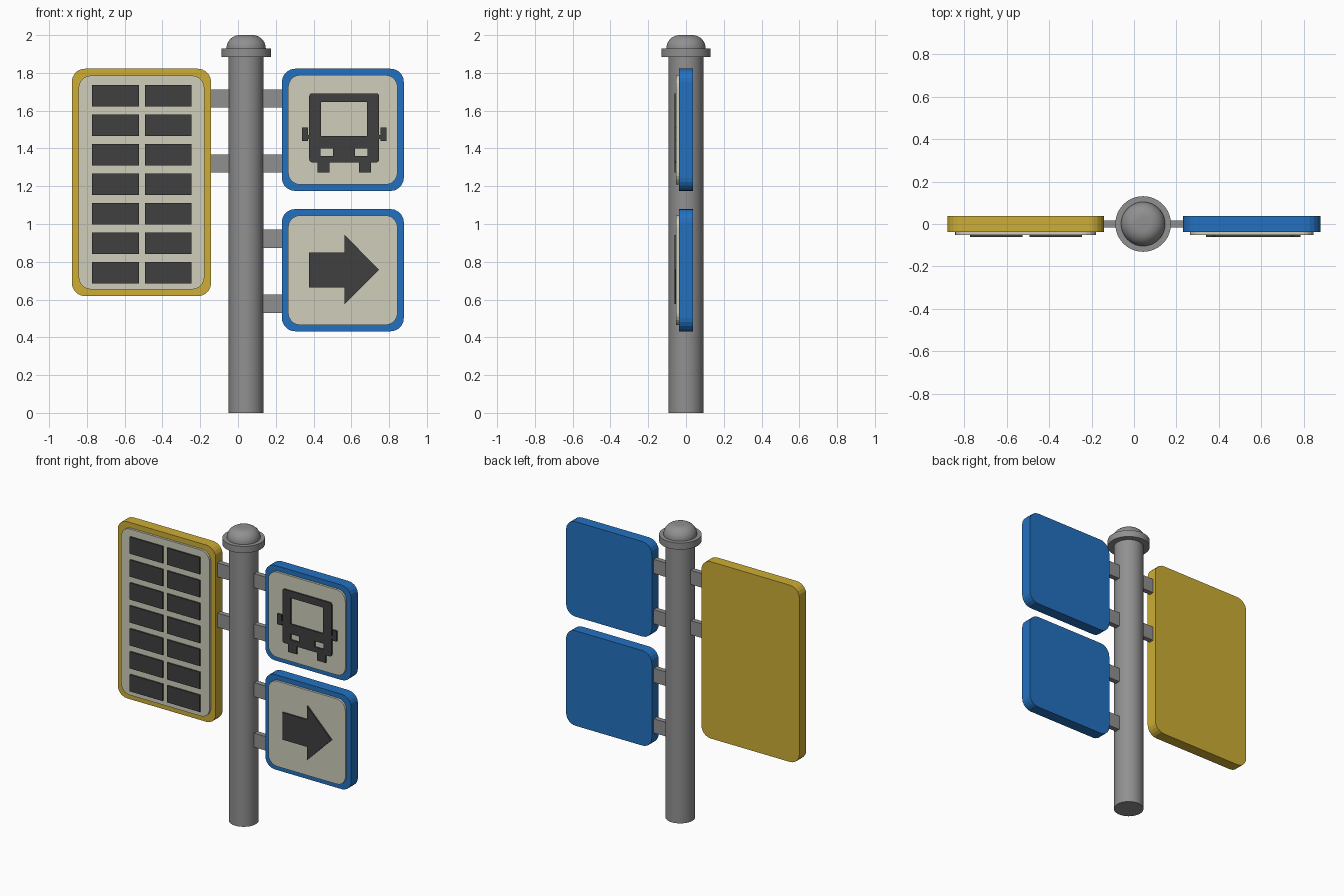
import bpy, bmesh, math

if "Cube" in bpy.data.objects:
    bpy.data.objects.remove(bpy.data.objects["Cube"])


def material(name, rgb):
    m = bpy.data.materials.new(name)
    m.diffuse_color = (*rgb, 1)
    m.use_nodes = True
    m.node_tree.nodes["Principled BSDF"].inputs["Base Color"].default_value = m.diffuse_color
    return m


GREY = material("grey metal", (0.28, 0.28, 0.28))
YELLOW = material("yellow", (0.61, 0.42, 0.035))
BLUE = material("blue", (0.016, 0.165, 0.53))
CREAM = material("cream", (0.62, 0.61, 0.50))
DARK = material("charcoal", (0.05, 0.05, 0.05))


def add(name, mesh, mat):
    mesh.name = name
    mesh.materials.clear()
    mesh.materials.append(mat)
    ob = bpy.data.objects.new(name, mesh)
    bpy.context.collection.objects.link(ob)
    return ob


def rect(x0, x1, z0, z1, r=0.0, n=5):
    """Outline of a rectangle, optionally with rounded corners."""
    if r == 0:
        return [(x0, z0), (x1, z0), (x1, z1), (x0, z1)]
    pts = []
    corners = [(x1 - r, z1 - r), (x0 + r, z1 - r), (x0 + r, z0 + r), (x1 - r, z0 + r)]
    for k, (cx, cz) in enumerate(corners):
        for i in range(n + 1):
            a = math.pi / 2 * (k + i / n)
            pts.append((cx + r * math.cos(a), cz + r * math.sin(a)))
    return pts


def plate(name, loops, front, back, mat):
    """Extrude outlines (inner ones are holes) in the xz plane from y=front to y=back."""
    cu = bpy.data.curves.new(name, 'CURVE')
    cu.dimensions = '2D'
    cu.fill_mode = 'BOTH'
    cu.extrude = (back - front) / 2
    for pts in loops:
        s = cu.splines.new('POLY')
        s.points.add(len(pts) - 1)
        for p, (x, z) in zip(s.points, pts):
            p.co = (x, z, 0, 1)
        s.use_cyclic_u = True
    tmp = bpy.data.objects.new("tmp", cu)
    bpy.context.collection.objects.link(tmp)
    dg = bpy.context.evaluated_depsgraph_get()
    me = bpy.data.meshes.new_from_object(tmp.evaluated_get(dg))
    bpy.data.objects.remove(tmp)
    bm = bmesh.new()
    bm.from_mesh(me)
    for v in bm.verts:
        x, z, d = v.co
        v.co = (x, (front + back) / 2 - d, z)
    bmesh.ops.remove_doubles(bm, verts=bm.verts, dist=1e-5)
    bmesh.ops.recalc_face_normals(bm, faces=bm.faces)
    for f in bm.faces:
        f.smooth = False
    bm.to_mesh(me)
    bm.free()
    return add(name, me, mat)


def lathe(name, profile, cx, mat, steps=48):
    """Spin a (radius, z) profile about the vertical axis at x=cx."""
    bm = bmesh.new()
    vs = [bm.verts.new((r, 0, z)) for r, z in profile]
    es = [bm.edges.new(p) for p in zip(vs, vs[1:])]
    bmesh.ops.spin(bm, geom=vs + es, cent=(0, 0, 0), axis=(0, 0, 1),
                   angle=2 * math.pi, steps=steps)
    bmesh.ops.remove_doubles(bm, verts=bm.verts, dist=1e-5)
    bmesh.ops.recalc_face_normals(bm, faces=bm.faces)
    me = bpy.data.meshes.new(name)
    bm.to_mesh(me)
    bm.free()
    ob = add(name, me, mat)
    ob.location.x = cx
    bpy.ops.object.select_all(action='DESELECT')
    ob.select_set(True)
    bpy.context.view_layer.objects.active = ob
    bpy.ops.object.shade_smooth_by_angle(angle=math.radians(35))
    return ob


# Pole, collar and rounded cap
PX = 0.043
lathe("pole", [(0, 0), (0.092, 0), (0.092, 1.9), (0, 1.9)], PX, GREY)
lathe("pole_collar", [(0, 1.883), (0.131, 1.883), (0.131, 1.928), (0, 1.928)], PX, GREY)
dome = [(0.034 + 0.07 * math.cos(a), 1.93 + 0.07 * math.sin(a))
        for a in (math.pi / 2 * i / 10 for i in range(11))]
lathe("pole_cap", [(0, 1.92), (0.104, 1.92)] + dome + [(0, 2.0)], PX, GREY)

# Brackets between pole and boards
for i, z in enumerate((1.664, 1.321, 0.922, 0.578)):
    plate(f"right_bracket_{i}", [rect(PX, 0.25, z - 0.048, z + 0.048)], -0.017, 0.017, GREY)
    if i < 2:
        plate(f"left_bracket_{i}", [rect(-0.16, PX, z - 0.048, z + 0.048)], -0.017, 0.017, GREY)

# Boards with cream faces
BACK, FACE, PANEL, MARK = 0.037, -0.037, -0.052, -0.062
for name, x0, x1, z0, z1, rim, mat in (
        ("timetable", -0.88, -0.142, 0.618, 1.822, 0.036, YELLOW),
        ("bus_sign", 0.232, 0.878, 1.175, 1.822, 0.033, BLUE),
        ("arrow_sign", 0.232, 0.878, 0.432, 1.079, 0.033, BLUE)):
    plate(name + "_board", [rect(x0, x1, z0, z1, 0.07)], FACE, BACK, mat)
    plate(name + "_panel", [rect(x0 + rim, x1 - rim, z0 + rim, z1 - rim, 0.065)],
          PANEL, FACE, CREAM)

# Timetable blocks
for row in range(7):
    z = 1.68 - row * 0.1563
    for col, x in enumerate((-0.649, -0.369)):
        plate(f"timetable_block_{row}_{col}",
              [rect(x - 0.124, x + 0.124, z - 0.057, z + 0.057)], MARK, PANEL, DARK)

# Bus pictogram: body with windscreen and headlight openings
BX = 0.562
plate("bus_body", [rect(BX - 0.185, BX + 0.185, 1.326, 1.692, 0.015, 3),
                   rect(BX - 0.122, BX + 0.122, 1.467, 1.645),
                   rect(BX - 0.124, BX - 0.058, 1.36, 1.40),
                   rect(BX + 0.058, BX + 0.124, 1.36, 1.40)], MARK, PANEL, DARK)
for side, s in (("left", -1), ("right", 1)):
    def mirrored(a, b, z0, z1):
        xs = sorted((BX + s * a, BX + s * b))
        return [rect(*xs, z0, z1)]
    plate(f"bus_{side}_wheel", mirrored(0.078, 0.142, 1.273, 1.328), MARK, PANEL, DARK)
    plate(f"bus_{side}_mirror", mirrored(0.192, 0.223, 1.44, 1.512), MARK, PANEL, DARK)
    plate(f"bus_{side}_mirror_arm", mirrored(0.183, 0.194, 1.45, 1.47), MARK, PANEL, DARK)

# Arrow pictogram
plate("arrow", [[(0.377, 0.664), (0.564, 0.664), (0.564, 0.576), (0.747, 0.758),
                 (0.564, 0.942), (0.564, 0.849), (0.377, 0.849)]], MARK, PANEL, DARK)
